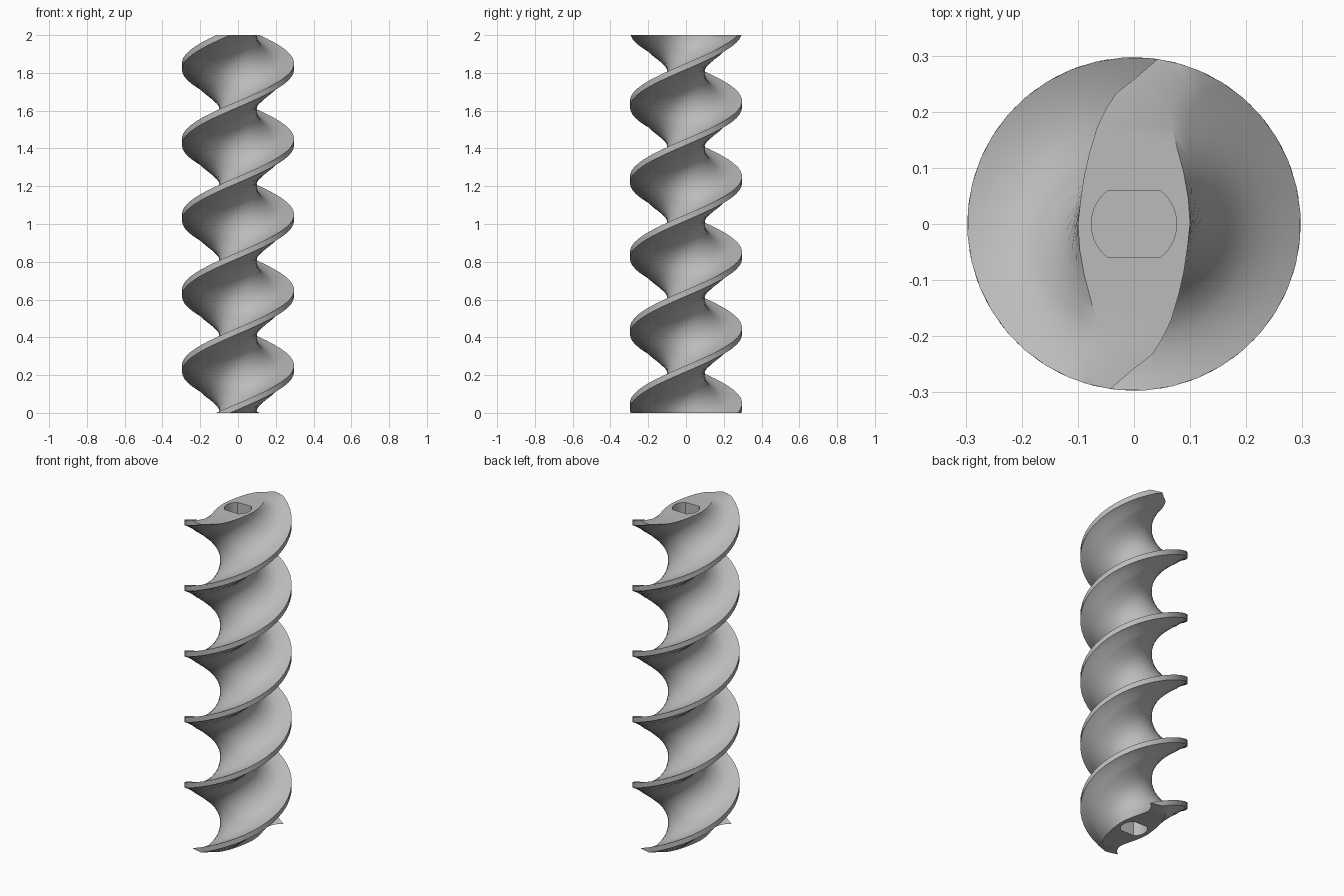
import bpy, bmesh, math
from mathutils import Matrix

if "Cube" in bpy.data.objects:
    bpy.data.objects.remove(bpy.data.objects["Cube"])

HEIGHT, LEAD = 2.0, 0.8
STEPS = 100
SOCKET_DEPTH = 0.2

steel = bpy.data.materials.new("grey steel")
steel.use_nodes = True
grey = (0.5, 0.5, 0.5, 1)
steel.diffuse_color = grey
steel.node_tree.nodes["Principled BSDF"].inputs["Base Color"].default_value = grey

# One flight of the end section as x, y: steep upper flank, crest, sloping underside
flight = [(0.1, 0), (0.097, 0.045), (0.089, 0.09), (0.077, 0.135), (0.067, 0.175),
          (0.066, 0.2), (0.073, 0.225), (0.09, 0.255), (0.115, 0.274), (0.08, 0.286),
          (0.042, 0.294), (0.005, 0.262), (-0.033, 0.232), (-0.05, 0.205), (-0.066, 0.172),
          (-0.08, 0.125), (-0.089, 0.085), (-0.095, 0.045)]
section = flight + [(-x, -y) for x, y in flight]

# Socket outline: a circle with two flats
RADIUS, FLAT = 0.076, 0.06
corner = math.asin(FLAT / RADIUS)
right_arc = [(RADIUS * math.cos(a), RADIUS * math.sin(a))
             for a in (corner * (i / 5 - 1) for i in range(11))]
socket = right_arc + [(-x, -y) for x, y in right_arc]


def loop(bm, points, z, turn=0.0):
    rot = Matrix.Rotation(turn, 3, 'Z')
    verts = []
    for x, y in points:
        v = bm.verts.new((x, y, 0))
        v.co = rot @ v.co
        v.co.z = z
        verts.append(v)
    return verts


def bridge(bm, lower, upper):
    n = len(lower)
    for i in range(n):
        j = (i + 1) % n
        bm.faces.new((lower[i], lower[j], upper[j], upper[i]))


def loop_edges(bm, verts):
    edges = []
    for i, v in enumerate(verts):
        pair = (verts[i - 1], v)
        edges.append(bm.edges.get(pair) or bm.edges.new(pair))
    return edges


bm = bmesh.new()

# Twisted two-start flights
rings = []
for i in range(STEPS + 1):
    z = HEIGHT * i / STEPS
    rings.append(loop(bm, section, z, 2 * math.pi * (z - HEIGHT) / LEAD))
for lower, upper in zip(rings, rings[1:]):
    bridge(bm, lower, upper)

# Flat ends, each with a blind socket
for ring, z, inward in ((rings[0], 0, 1), (rings[-1], HEIGHT, -1)):
    mouth = loop(bm, socket, z)
    floor = loop(bm, socket, z + inward * SOCKET_DEPTH)
    bridge(bm, mouth, floor)
    bm.faces.new(floor)
    bmesh.ops.triangle_fill(bm, use_beauty=True, use_dissolve=False,
                            edges=loop_edges(bm, ring) + loop_edges(bm, mouth),
                            normal=(0, 0, -inward))

bmesh.ops.recalc_face_normals(bm, faces=bm.faces)
mesh = bpy.data.meshes.new("auger_screw")
bm.to_mesh(mesh)
bm.free()
mesh.materials.append(steel)
auger = bpy.data.objects.new("auger_screw", mesh)
bpy.context.collection.objects.link(auger)

# Smooth flanks, sharp crest and end edges
bpy.ops.object.select_all(action='DESELECT')
auger.select_set(True)
bpy.context.view_layer.objects.active = auger
bpy.ops.object.shade_smooth_by_angle(angle=math.radians(35))
